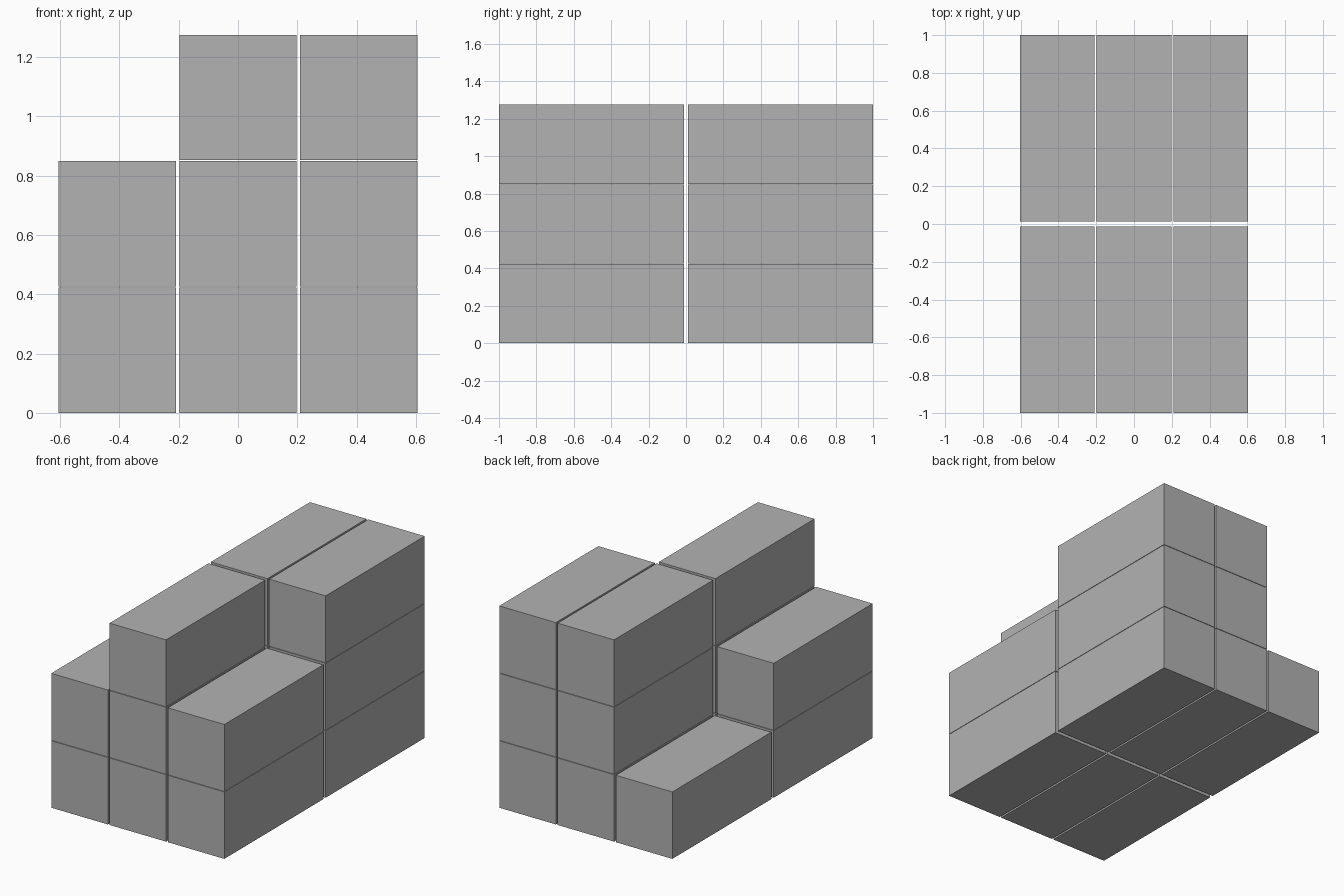
import bpy

cube = bpy.data.objects.get("Cube")
if cube:
    bpy.data.objects.remove(cube, do_unlink=True)

# One plain grey for every block
grey = bpy.data.materials.new("plain_grey")
grey.use_nodes = True
colour = (0.448, 0.448, 0.448, 1)
grey.diffuse_color = colour
grey.node_tree.nodes["Principled BSDF"].inputs["Base Color"].default_value = colour

SIZE = (0.395, 0.988, 0.423)
PITCH = (0.407, 1.012, 0.426)

# Stack heights per row, from right (-x) to left (+x)
STACKS = {"front": (2, 3, 2), "back": (1, 3, 3)}
COLUMNS = ("right", "middle", "left")


def add_block(name, location):
    bpy.ops.mesh.primitive_cube_add(size=1, location=location)
    block = bpy.context.object
    block.name = name
    block.scale = SIZE
    bpy.ops.object.transform_apply(location=False, rotation=False, scale=True)
    block.data.materials.append(grey)


# Stacked blocks with narrow gaps between them
for row, side in (("front", -0.5), ("back", 0.5)):
    for col, height in enumerate(STACKS[row]):
        for level in range(height):
            add_block(f"{row}_{COLUMNS[col]}_block_{level + 1}",
                      ((col - 1) * PITCH[0], side * PITCH[1],
                       SIZE[2] / 2 + level * PITCH[2]))
